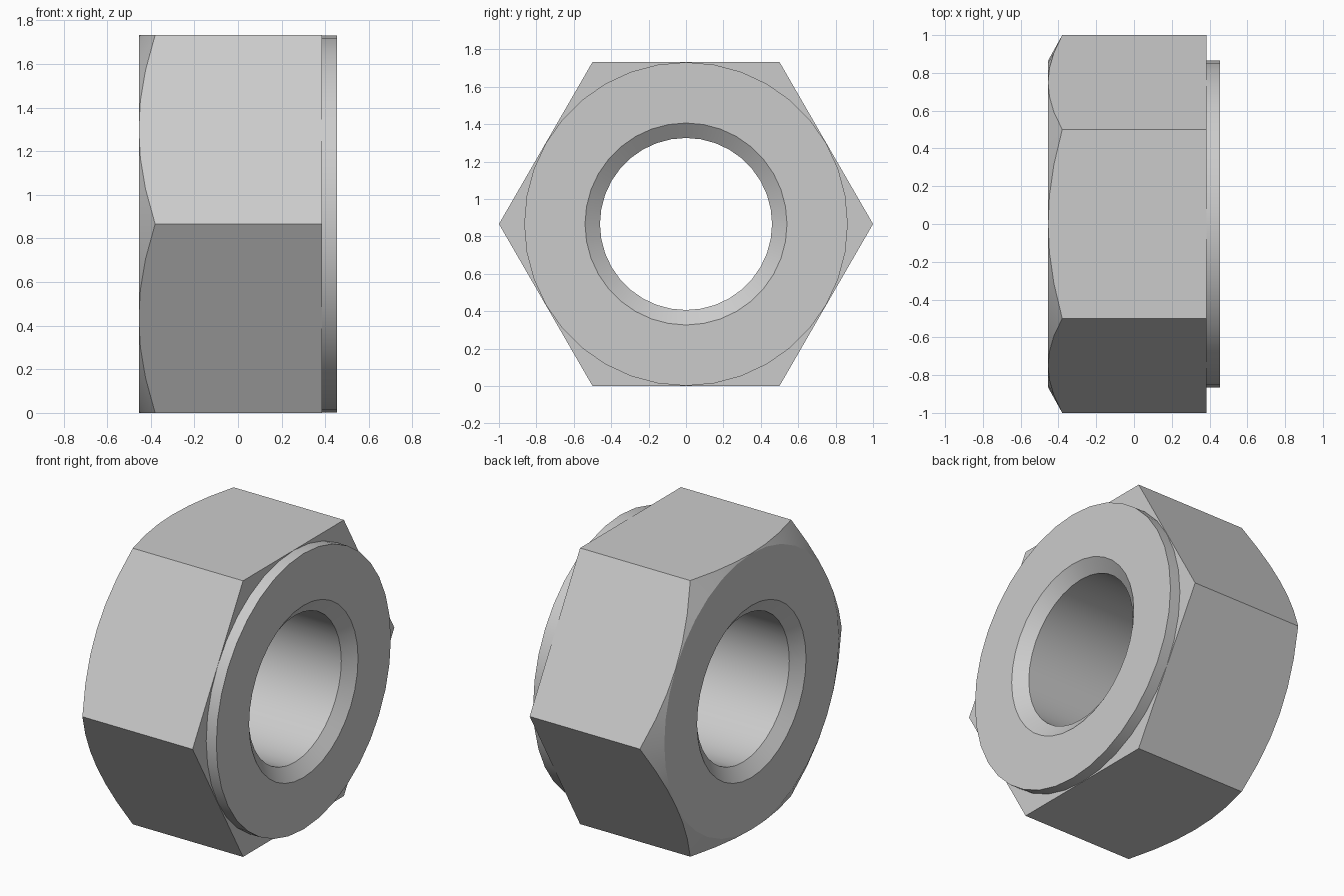
import bpy, bmesh, math

if "Cube" in bpy.data.objects:
    bpy.data.objects.remove(bpy.data.objects["Cube"], do_unlink=True)

SEGMENTS = 36
APOTHEM = math.sqrt(3) / 2
LEFT, RIGHT, SHOULDER = -0.455, 0.455, 0.385
BORE, MOUTH, LEAD_IN = 0.46, 0.54, 0.06

steel = bpy.data.materials.new("grey steel")
steel.use_nodes = True
steel.diffuse_color = (0.6, 0.6, 0.6, 1)
steel.node_tree.nodes["Principled BSDF"].inputs["Base Color"].default_value = (0.6, 0.6, 0.6, 1)


def hex_radius(angle):
    """Distance from the axis to the hexagon wall, with corners at +-y."""
    sector = math.pi / 3
    return APOTHEM / math.cos(angle % sector - sector / 2)


def section(angle):
    """Closed (x, radius) outline of the nut wall at one angle."""
    wall = hex_radius(angle)
    chamfer = LEFT + (wall - APOTHEM) * 0.56
    washer = APOTHEM - 0.001
    return [(LEFT + LEAD_IN, BORE), (LEFT, MOUTH), (LEFT, washer),
            (chamfer, wall), (SHOULDER, wall), (SHOULDER, washer),
            (RIGHT, washer), (RIGHT, MOUTH), (RIGHT - LEAD_IN, BORE)]


# Sweep the section around the x axis
bm = bmesh.new()
rings = []
for i in range(SEGMENTS):
    a = math.tau * i / SEGMENTS
    rings.append([bm.verts.new((x, r * math.cos(a), APOTHEM + r * math.sin(a)))
                  for x, r in section(a)])
for i, ring in enumerate(rings):
    following = rings[(i + 1) % SEGMENTS]
    for j in range(len(ring)):
        k = (j + 1) % len(ring)
        bm.faces.new((ring[j], ring[k], following[k], following[j]))
bmesh.ops.recalc_face_normals(bm, faces=bm.faces)

mesh = bpy.data.meshes.new("hex_nut")
bm.to_mesh(mesh)
bm.free()
mesh.materials.append(steel)
nut = bpy.data.objects.new("hex_nut", mesh)
bpy.context.collection.objects.link(nut)

# Round surfaces smooth, hexagon and rims crisp
bpy.context.view_layer.objects.active = nut
nut.select_set(True)
bpy.ops.object.shade_smooth_by_angle(angle=math.radians(20))
